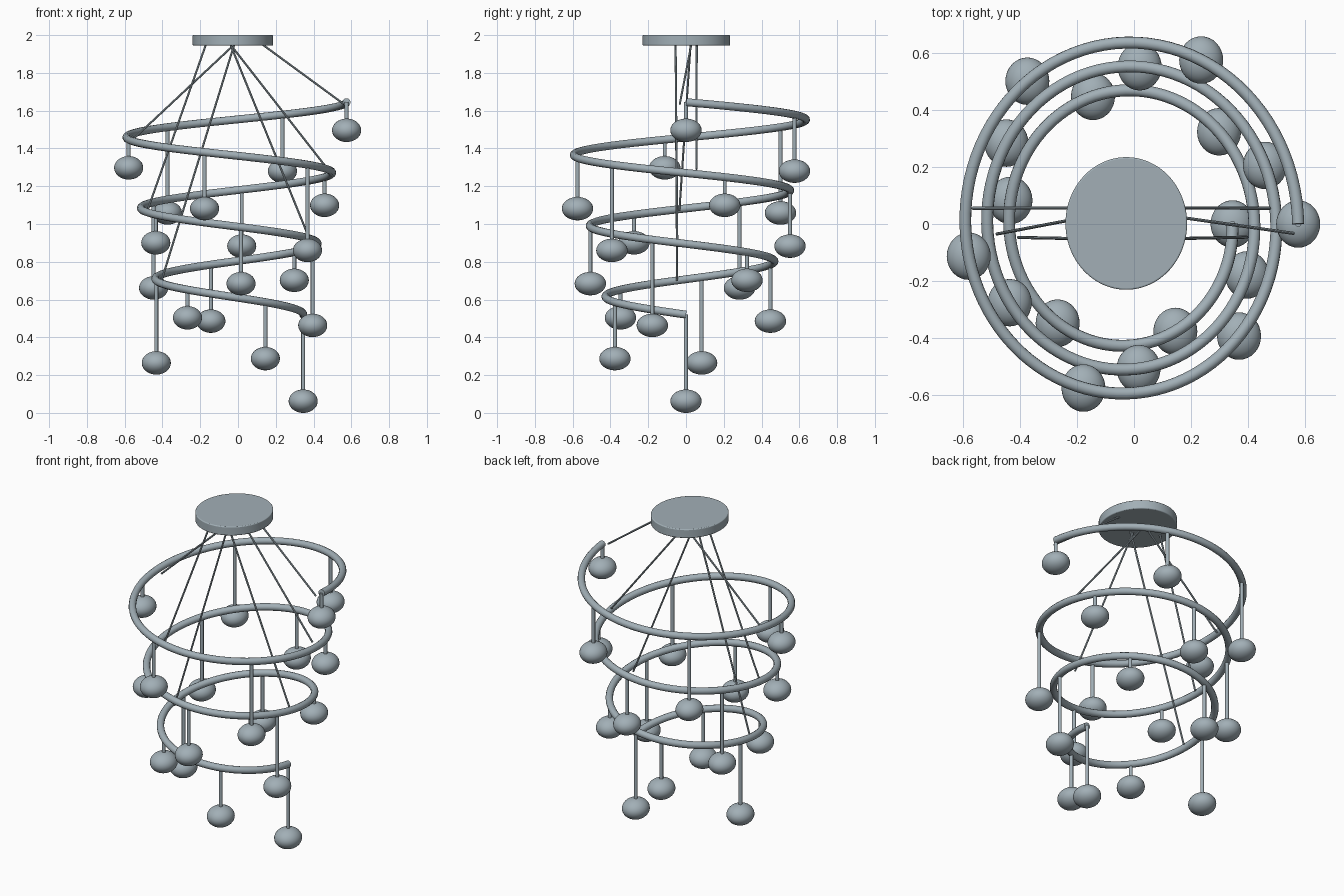
import bpy
import math
from mathutils import Vector

if "Cube" in bpy.data.objects:
    bpy.data.objects.remove(bpy.data.objects["Cube"], do_unlink=True)

CX = -0.027          # centre axis of the spiral
STRETCH = 1.09       # the plan is slightly longer in y
TURNS = 3
PENDANTS = 18

metal = bpy.data.materials.new("blue_grey_metal")
metal.use_nodes = True
colour = (0.36, 0.43, 0.47, 1)
metal.diffuse_color = colour
metal.node_tree.nodes["Principled BSDF"].inputs["Base Color"].default_value = colour


def finish(obj, name):
    obj.name = name
    obj.data.materials.append(metal)
    bpy.ops.object.select_all(action="DESELECT")
    obj.select_set(True)
    bpy.context.view_layer.objects.active = obj
    bpy.ops.object.shade_smooth_by_angle(angle=math.radians(40))
    return obj


def rod(name, start, end, radius, sides=12):
    start, end = Vector(start), Vector(end)
    axis = end - start
    bpy.ops.mesh.primitive_cylinder_add(vertices=sides, radius=radius,
                                        depth=axis.length, location=(start + end) / 2)
    obj = bpy.context.object
    obj.rotation_euler = axis.to_track_quat("Z", "Y").to_euler()
    return finish(obj, name)


def spiral_point(t):
    """Point on the descending spiral, t from 0 (top) to 1 (bottom)."""
    a = t * TURNS * math.tau
    r = 0.602 - 0.23 * t
    return Vector((CX + r * math.cos(a), r * STRETCH * math.sin(a), 1.645 - 1.125 * t))


# Ceiling canopy
bpy.ops.mesh.primitive_cylinder_add(vertices=96, radius=0.213, depth=0.055,
                                    location=(CX, 0.002, 1.9725))
canopy = bpy.context.object
canopy.scale.y = STRETCH
bevel = canopy.modifiers.new("soft_edge", "BEVEL")
bevel.width = 0.005
bevel.segments = 3
finish(canopy, "ceiling_canopy")

# Spiral tube
curve = bpy.data.curves.new("spiral_tube", "CURVE")
curve.dimensions = "3D"
curve.bevel_depth = 0.021
curve.bevel_resolution = 4
curve.use_fill_caps = True
steps = 288
spline = curve.splines.new("POLY")
spline.points.add(steps)
for i, p in enumerate(spline.points):
    p.co = (*spiral_point(i / steps), 1)
tube = bpy.data.objects.new("spiral_tube", curve)
bpy.context.collection.objects.link(tube)
bpy.ops.object.select_all(action="DESELECT")
tube.select_set(True)
bpy.context.view_layer.objects.active = tube
bpy.ops.object.convert(target="MESH")
finish(bpy.context.object, "spiral_tube")

# Hanging pendants in a repeating short, medium, long rhythm
for k in range(PENDANTS):
    top = spiral_point(k / (PENDANTS - 1))
    ball = top - Vector((0, 0, 0.149 + 0.155 * (k % 3)))
    if k % 3:
        ball.z += 0.005
    if k == PENDANTS - 1:
        ball.z = 0.062
    rod(f"pendant_rod_{k + 1}", top, ball, 0.0105)
    bpy.ops.mesh.primitive_uv_sphere_add(segments=32, ring_count=20, radius=1, location=ball)
    shade = bpy.context.object
    shade.scale = (0.077, 0.083, 0.062)
    finish(shade, f"pendant_globe_{k + 1}")

# Suspension wires from the canopy to each half turn
wires = [
    ((0.13, 0.028, 1.95), (0.56, -0.033, 1.635)),
    ((-0.02, 0.057, 1.95), (-0.565, 0.055, 1.44)),
    ((-0.04, 0.057, 1.95), (0.475, 0.055, 1.29)),
    ((-0.17, 0.024, 1.95), (-0.48, -0.035, 1.07)),
    ((-0.04, -0.055, 1.95), (0.395, -0.046, 0.88)),
    ((-0.02, -0.055, 1.95), (-0.405, -0.047, 0.70)),
]
for i, (start, end) in enumerate(wires):
    rod(f"suspension_wire_{i + 1}", start, end, 0.0055, 8)
